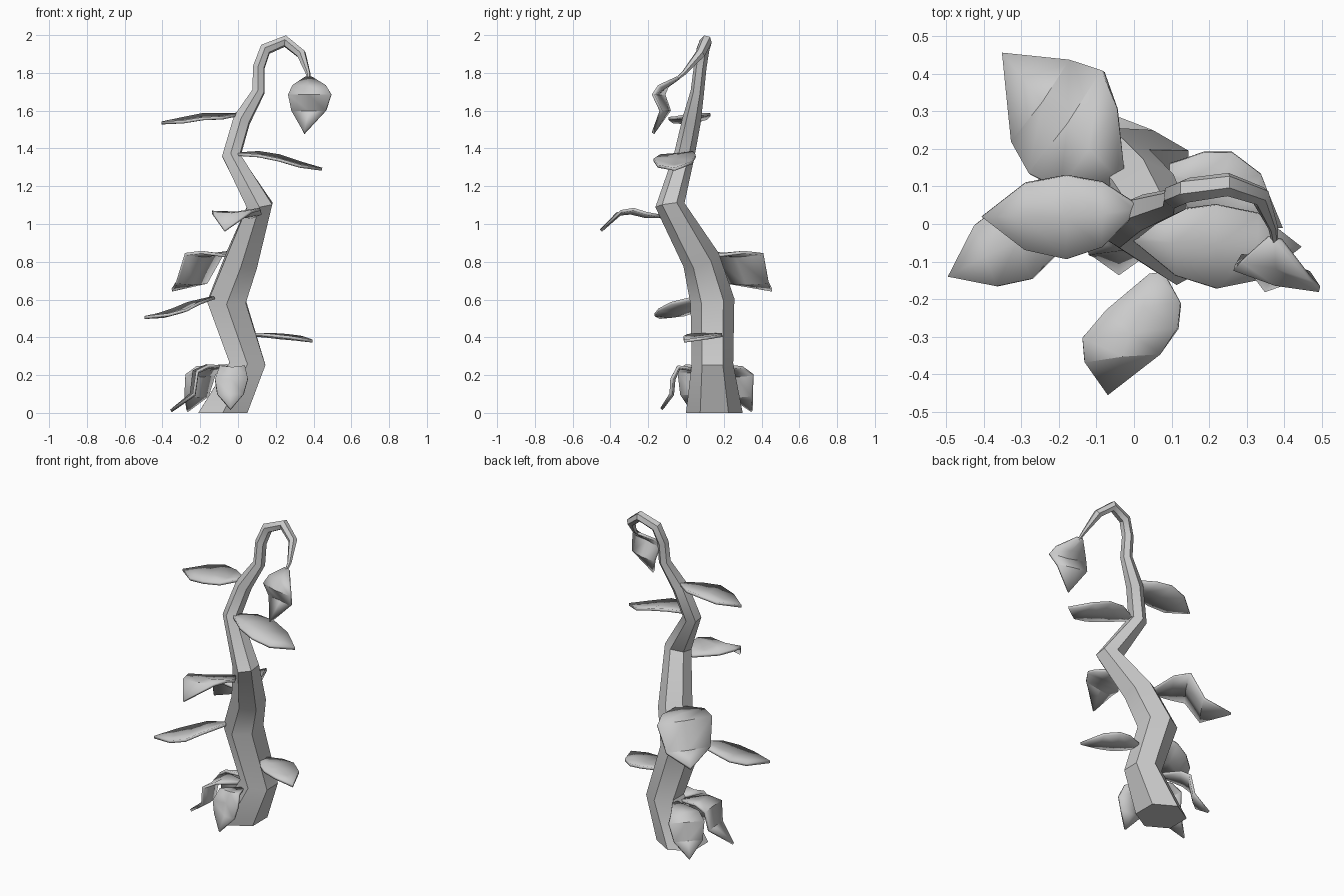
import bpy, bmesh, math
from mathutils import Vector


def finish(bm, name, angle):
    bmesh.ops.recalc_face_normals(bm, faces=bm.faces)
    me = bpy.data.meshes.new(name)
    bm.to_mesh(me)
    bm.free()
    ob = bpy.data.objects.new(name, me)
    bpy.context.collection.objects.link(ob)
    bpy.ops.object.select_all(action='DESELECT')
    bpy.context.view_layer.objects.active = ob
    ob.select_set(True)
    bpy.ops.object.shade_smooth_by_angle(angle=math.radians(angle))
    return ob


def tube(name, path, sides=6):
    """Sweep a tapering polygon along (x, y, z, radius) points."""
    bm = bmesh.new()
    pts = [Vector(p[:3]) for p in path]
    tan, ref, rings = Vector((0, 0, 1)), Vector((0, -1, 0)), []
    for i, p in enumerate(pts):
        if i > 0:
            a = (p - pts[i - 1]).normalized()
            b = (pts[min(i + 1, len(pts) - 1)] - p).normalized()
            new = (a + b).normalized()
            ref = tan.rotation_difference(new) @ ref
            tan = new
        other = tan.cross(ref)
        ring = []
        for k in range(sides):
            t = math.tau * k / sides
            ring.append(bm.verts.new(p + path[i][3] * (ref * math.cos(t) + other * math.sin(t))))
        rings.append(ring)
    for r, s in zip(rings, rings[1:]):
        for k in range(sides):
            n = (k + 1) % sides
            bm.faces.new((r[k], r[n], s[n], s[k]))
    bm.faces.new(rings[0])
    bm.faces.new(rings[-1])
    return finish(bm, name, 35)


def leaf(name, rib, half, side, fold=0.012):
    """Thin pointed leaf: five midrib points, half width and side direction."""
    bm = bmesh.new()
    side = Vector(side).normalized()
    pts = [Vector(p) for p in rib]
    rows = []
    for i, (p, w) in enumerate(zip(pts[:-1], (0.15, 0.78, 1.0, 0.8))):
        along = (pts[i + 1] - pts[max(i - 1, 0)]).normalized()
        nrm = side.cross(along).normalized()
        if nrm.z < 0:
            nrm.negate()
        rows.append([bm.verts.new(p + side * half * w * s - nrm * (fold if s == 0 else 0) * w)
                     for s in (-1, 0, 1)])
    for r, s in zip(rows, rows[1:]):
        for k in (0, 1):
            bm.faces.new((r[k], r[k + 1], s[k + 1], s[k]))
    tip = bm.verts.new(pts[-1])
    for k in (0, 1):
        bm.faces.new((rows[-1][k], rows[-1][k + 1], tip))
    ob = finish(bm, name, 35)
    mod = ob.modifiers.new("thickness", 'SOLIDIFY')
    mod.thickness = 0.016
    mod.offset = 0


# Winding stem that hooks over at the top
tube("stem", [
    (-0.08, 0.15, 0.0, 0.15), (0.05, 0.14, 0.26, 0.11), (-0.06, 0.14, 0.59, 0.117),
    (0.02, 0.08, 0.81, 0.1), (0.115, -0.085, 1.1, 0.078), (-0.035, -0.01, 1.36, 0.055),
    (0.02, 0.03, 1.55, 0.05), (0.108, 0.06, 1.7, 0.036), (0.11, 0.075, 1.83, 0.034),
    (0.145, 0.09, 1.925, 0.034), (0.25, 0.105, 1.968, 0.032), (0.335, 0.075, 1.9, 0.027),
    (0.37, -0.01, 1.80, 0.013), (0.375, -0.05, 1.765, 0.008)])

# Hanging leaf at the hook
leaf("hanging_leaf", [(0.375, -0.04, 1.775), (0.378, -0.12, 1.73), (0.38, -0.145, 1.685),
     (0.375, -0.11, 1.6), (0.35, -0.175, 1.48)], 0.117, (1, -0.25, 0))

# Leaves up the stem
leaf("upper_left_leaf", [(0.0, 0.04, 1.58), (-0.085, 0.025, 1.57), (-0.18, 0.018, 1.57),
     (-0.29, 0.02, 1.55), (-0.405, 0.02, 1.535)], 0.112, (0, 1, 0.1))
leaf("upper_right_leaf", [(0.0, -0.03, 1.37), (0.11, -0.05, 1.37), (0.22, -0.06, 1.35),
     (0.33, -0.06, 1.315), (0.445, -0.06, 1.29)], 0.112, (0, 1, 0.1))
leaf("front_leaf", [(0.06, -0.13, 1.04), (0.025, -0.22, 1.05), (-0.01, -0.29, 1.07),
     (-0.03, -0.355, 1.06), (-0.07, -0.45, 0.965)], 0.128, (1, 0.1, 0.06))
leaf("back_leaf", [(-0.04, 0.12, 0.83), (-0.12, 0.2, 0.85), (-0.18, 0.27, 0.84),
     (-0.245, 0.325, 0.69), (-0.35, 0.455, 0.65)], 0.168, (0.57, 0.8, 0))
leaf("middle_left_leaf", [(-0.13, 0.06, 0.61), (-0.235, 0.0, 0.58), (-0.31, -0.045, 0.545),
     (-0.395, -0.085, 0.52), (-0.495, -0.14, 0.505)], 0.108, (0.35, -0.93, 0))
leaf("lower_right_leaf", [(0.07, 0.14, 0.415), (0.155, 0.12, 0.415), (0.22, 0.1, 0.41),
     (0.305, 0.06, 0.4), (0.395, -0.01, 0.38)], 0.1, (0.4, 0.9, 0))

# Drooping leaves at the foot
leaf("foot_front_leaf", [(-0.01, 0.06, 0.23), (-0.03, -0.04, 0.245), (-0.035, -0.075, 0.18),
     (-0.04, -0.08, 0.1), (-0.04, -0.13, 0.02)], 0.087, (1, 0, 0))
leaf("foot_back_leaf", [(-0.05, 0.18, 0.25), (-0.16, 0.24, 0.24), (-0.2, 0.28, 0.2),
     (-0.22, 0.29, 0.09), (-0.27, 0.35, 0.01)], 0.105, (0.7, 0.7, 0))
leaf("foot_left_leaf", [(-0.05, 0.11, 0.24), (-0.16, 0.07, 0.25), (-0.225, 0.05, 0.22),
     (-0.24, 0.045, 0.1), (-0.355, 0.03, 0.01)], 0.095, (-0.1, 1, 0))
